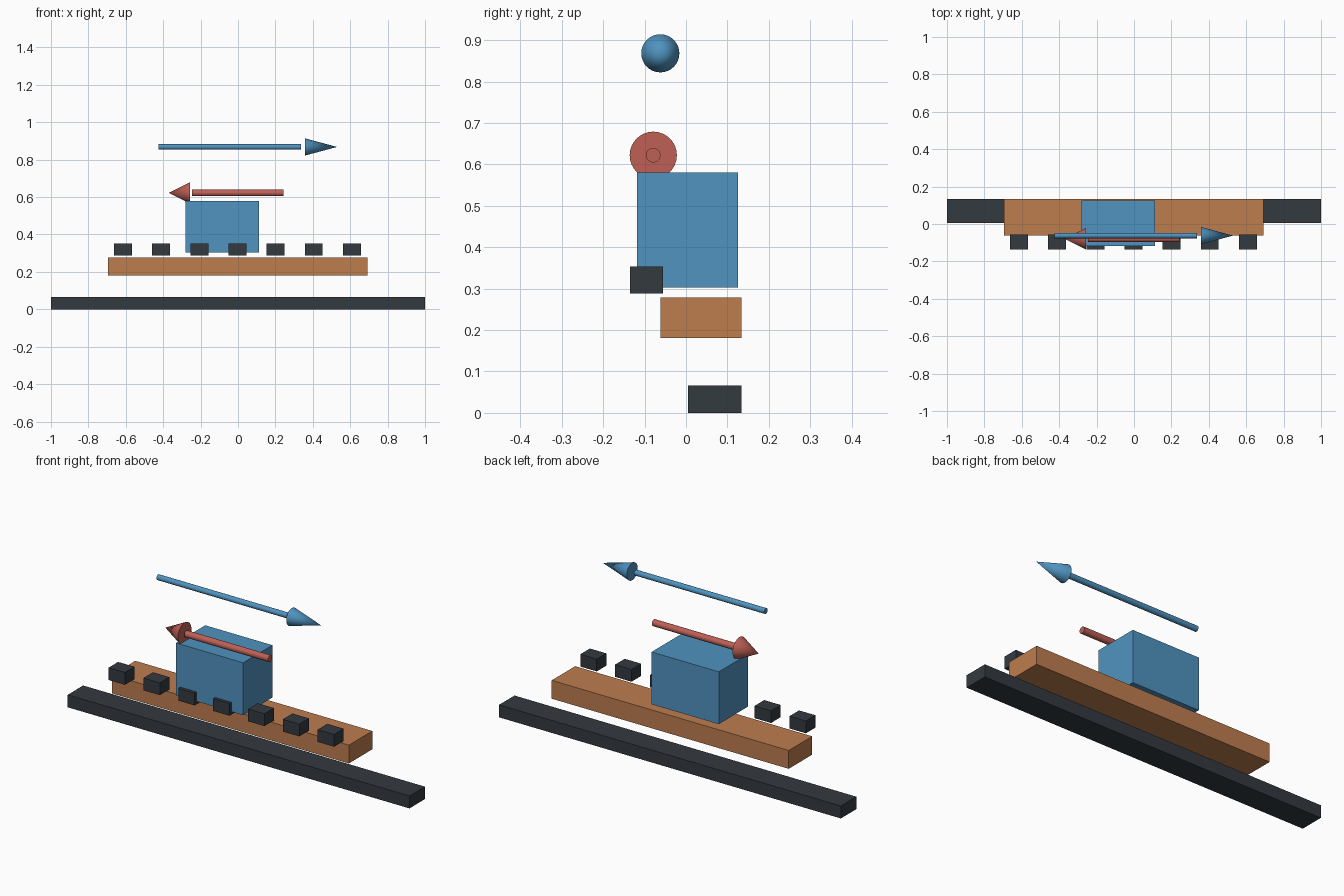
import bpy
import math

cube = bpy.data.objects.get("Cube")
if cube:
    bpy.data.objects.remove(cube, do_unlink=True)


def material(name, rgb):
    mat = bpy.data.materials.new(name)
    mat.use_nodes = True
    mat.diffuse_color = (*rgb, 1)
    mat.node_tree.nodes["Principled BSDF"].inputs["Base Color"].default_value = (*rgb, 1)
    return mat


CHARCOAL = material("charcoal", (0.034, 0.042, 0.051))
WOOD = material("warm wood", (0.51, 0.205, 0.077))
BLUE = material("steel blue", (0.08, 0.292, 0.527))
RED = material("brick red", (0.51, 0.117, 0.093))


def box(name, mat, xs, ys, zs):
    """Box spanning the given (min, max) ranges."""
    spans = (xs, ys, zs)
    bpy.ops.mesh.primitive_cube_add(size=1, location=[(a + b) / 2 for a, b in spans])
    ob = bpy.context.object
    ob.name = name
    ob.scale = [b - a for a, b in spans]
    bpy.ops.object.transform_apply(location=False, rotation=False, scale=True)
    ob.data.materials.append(mat)


def rod(name, mat, x0, x1, y, z, r0, r1):
    """Round part along x, from radius r0 at x0 to radius r1 at x1."""
    turn = math.copysign(math.pi / 2, x1 - x0)
    bpy.ops.mesh.primitive_cone_add(vertices=32, radius1=r0, radius2=r1, depth=abs(x1 - x0),
                                    location=((x0 + x1) / 2, y, z), rotation=(0, turn, 0))
    ob = bpy.context.object
    ob.name = name
    ob.data.materials.append(mat)
    bpy.ops.object.shade_smooth_by_angle(angle=math.radians(30))


def arrow(name, mat, tail, neck, base, tip, y, z, shaft_r, head_r):
    rod(name + "_shaft", mat, tail, neck, y, z, shaft_r, shaft_r)
    rod(name + "_head", mat, base, tip, y, z, head_r, 0)


# Stacked slabs and the block
box("ground_rail", CHARCOAL, (-1, 1), (0.005, 0.134), (0, 0.066))
box("plank", WOOD, (-0.695, 0.692), (-0.062, 0.134), (0.181, 0.278))
box("block", BLUE, (-0.28, 0.113), (-0.118, 0.126), (0.303, 0.58))

# Row of small pads along the front
for i in range(7):
    x = -0.003 + (i - 3) * 0.204
    box(f"pad_{i + 1}", CHARCOAL, (x - 0.048, x + 0.048), (-0.135, -0.055), (0.288, 0.353))

# Direction arrows
arrow("upper_arrow", BLUE, -0.424, 0.338, 0.358, 0.53, -0.062, 0.868, 0.0145, 0.046)
arrow("lower_arrow", RED, 0.243, -0.247, -0.257, -0.37, -0.079, 0.622, 0.0175, 0.057)
